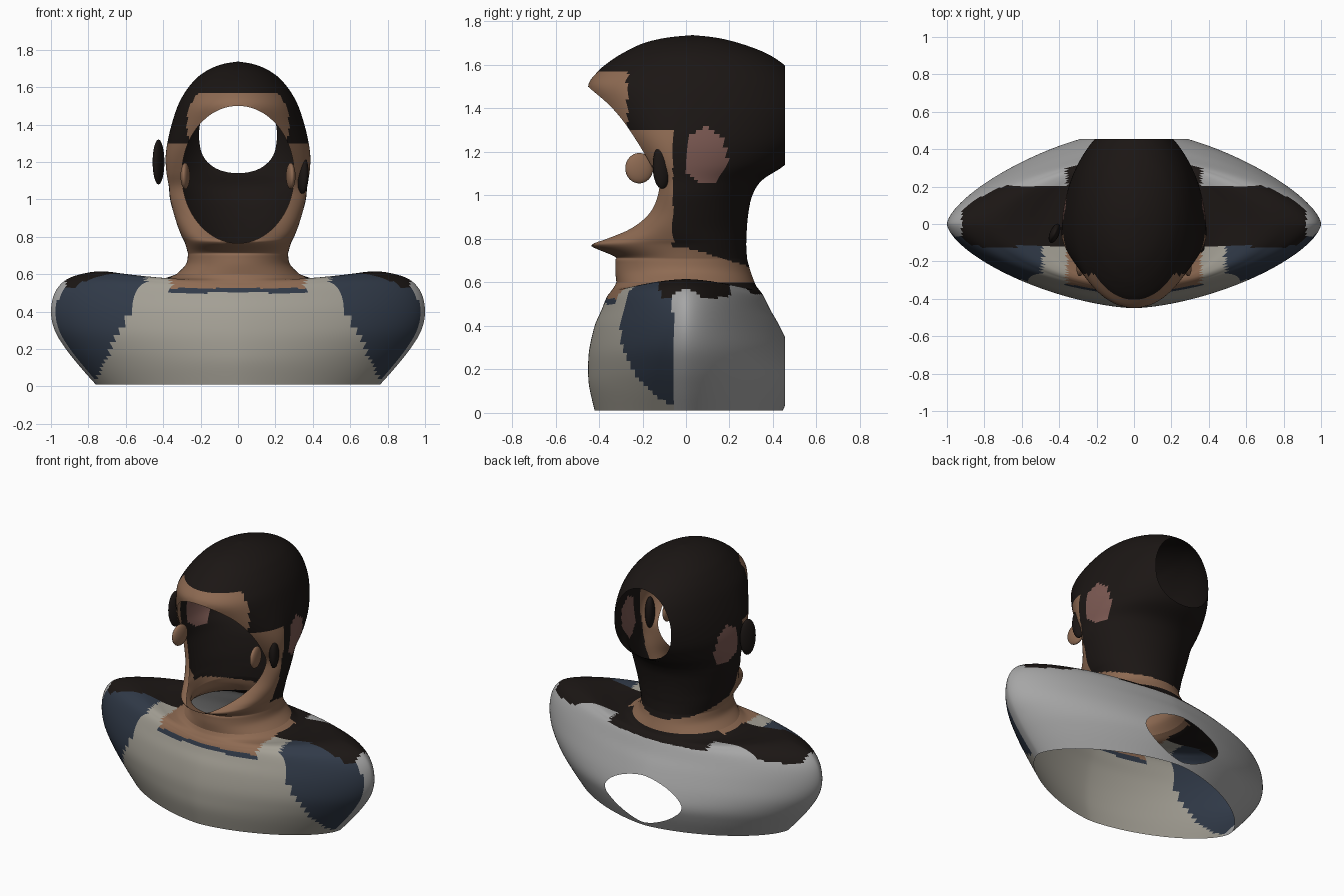
import bpy, bmesh, math
from mathutils import Vector
from mathutils.bvhtree import BVHTree

if "Cube" in bpy.data.objects:
    bpy.data.objects.remove(bpy.data.objects["Cube"])

SEG = 128
BACK = 0.455   # flat back limit that opens the holes


def mat(name, rgb):
    m = bpy.data.materials.new(name)
    m.diffuse_color = (*rgb, 1)
    m.use_nodes = True
    m.node_tree.nodes["Principled BSDF"].inputs["Base Color"].default_value = m.diffuse_color
    return m


GREY, SHIRT, NAVY, DARK, SKIN, PINK = range(6)
mats = [mat("plain_grey", (.38, .38, .38)), mat("shirt", (.37, .35, .30)),
        mat("navy", (.03, .042, .065)), mat("hair", (.011, .008, .007)),
        mat("skin", (.27, .145, .085)), mat("ear_pink", (.2, .1, .085))]


def refine(rows, k):
    """Catmull-Rom interpolation between the key sections."""
    out = []
    for i in range(len(rows) - 1):
        p0, p1, p2 = rows[max(i - 1, 0)], rows[i], rows[i + 1]
        p3 = rows[min(i + 2, len(rows) - 1)]
        for j in range(k):
            t = j / k
            out.append([.5 * (2 * b + (c - a) * t + (2 * a - 5 * b + 4 * c - d) * t * t
                              + (3 * b - a - 3 * c + d) * t ** 3)
                        for a, b, c, d in zip(p0, p1, p2, p3)])
    out.append(list(rows[-1]))
    return out


def loft(rows):
    """rows: half width, side z, centre y, front y, back y, front/back z, exponent"""
    bm = bmesh.new()
    rings = []
    for w, zs, c, f, b, zm, n in rows:
        ring = []
        for i in range(SEG):
            a = 2 * math.pi * i / SEG
            ca, sa = math.cos(a), math.sin(a)
            x = w * math.copysign(abs(ca) ** (2 / n), ca)
            s = math.copysign(abs(sa) ** (2 / n), sa)
            y = c + (s * (b - c) if s > 0 else s * (c - f))
            ring.append(bm.verts.new((x, y, zs * ca * ca + zm * sa * sa)))
        rings.append(ring)
    for r, q in zip(rings, rings[1:]):
        for i in range(SEG):
            j = (i + 1) % SEG
            bm.faces.new((r[i], r[j], q[j], q[i]))
    bmesh.ops.remove_doubles(bm, verts=bm.verts, dist=1e-5)
    return bm


def finish(bm, name, colour):
    bmesh.ops.bisect_plane(bm, geom=bm.verts[:] + bm.edges[:] + bm.faces[:],
                           plane_co=(0, BACK, 0), plane_no=(0, 1, 0), clear_outer=True)
    me = bpy.data.meshes.new(name)
    for m in mats:
        me.materials.append(m)
    for f in bm.faces:
        f.smooth = True
        f.material_index = colour(*f.calc_center_median())
    bm.to_mesh(me)
    bm.free()
    ob = bpy.data.objects.new(name, me)
    bpy.context.collection.objects.link(ob)
    return ob


# Torso: half width, side z, front y, back y, front/back z
torso = [(.76, .01, -.42, .445, .01), (.84, .10, -.445, .49, .12), (.92, .20, -.45, .505, .20),
         (.98, .30, -.445, .48, .29), (1.0, .40, -.42, .43, .40), (.98, .50, -.39, .39, .47),
         (.92, .57, -.37, .365, .52), (.82, .605, -.36, .355, .54), (.72, .615, -.35, .347, .552),
         (.60, .60, -.343, .34, .562), (.50, .582, -.337, .333, .57), (.40, .578, -.33, .325, .58),
         (.33, .60, -.32, .315, .60)]
rows = []
for i, (w, zs, f, b, zm) in enumerate(refine(torso, 5)):
    rows.append((w, zs, 0, f, b, zm, 1.6 + .4 * max(0, (i - 35) / 25)))


def torso_colour(x, y, z):
    x = abs(x)
    if x < .36 and z > .5 and y < .1:
        return SKIN if z > .525 else NAVY
    if z > .53 and -.12 < y < .2 and .3 < x < .92:
        return DARK
    if z > .545 and x < .36:
        return DARK
    if y > -.06:
        return GREY
    return NAVY if x > .78 - .5 * z else SHIRT


finish(loft(rows), "torso", torso_colour)

# Head and neck: z, half width, centre y, front y, back y
head = [(.60, .33, 0, -.32, .315), (.65, .28, 0, -.325, .297), (.70, .268, 0, -.325, .283),
        (.72, .27, 0, -.33, .28), (.77, .285, 0, -.44, .277), (.80, .30, -.02, -.40, .278),
        (.85, .32, -.04, -.30, .28), (.92, .342, -.04, -.22, .287), (1.0, .363, -.04, -.18, .305),
        (1.07, .37, -.04, -.18, .35), (1.14, .382, -.05, -.23, .455), (1.22, .387, -.05, -.29, .52),
        (1.30, .378, -.04, -.35, .55), (1.40, .355, -.02, -.41, .56), (1.5, .322, 0, -.45, .53),
        (1.57, .285, .02, -.405, .483), (1.62, .248, .03, -.345, .425), (1.66, .208, .03, -.28, .355),
        (1.70, .145, .03, -.195, .245), (1.725, .075, .03, -.09, .14), (1.737, 0, .03, .03, .03)]
bm = loft([(max(w, 0), z, c, f, b, z, 2) for z, w, c, f, b in refine(head, 5)])

# Oval face opening, its rim snapped onto the oval
CZ, RX, RZ = 1.133, .30, .367


def oval(co):
    return math.hypot(co.x / RX, (co.z - CZ) / RZ)


tree = BVHTree.FromBMesh(bm)
gone = [f for f in bm.faces if f.calc_center_median().y < 0 and oval(f.calc_center_median()) < 1]
bmesh.ops.delete(bm, geom=gone, context='FACES')
for v in bm.verts:
    if v.is_boundary and v.co.z > .62 and v.co.y < .05:
        k = 1 / oval(v.co)
        p = Vector((v.co.x * k, -2, CZ + (v.co.z - CZ) * k))
        hit = tree.ray_cast(p, Vector((0, 1, 0)))[0]
        if hit and hit.y < .1:
            v.co = hit


def head_colour(x, y, z):
    if abs(x) > .3 and (((y - .09) / .1) ** 2 + ((z - 1.18) / .13) ** 2) < 1 and y > -.01 + (1.15 - z) * .2:
        return PINK
    if z < .76 - .3 * max(y, 0):
        return SKIN
    if z > 1.3:
        return SKIN if z < 1.565 and y < -.27 else DARK
    return SKIN if y < -.06 else DARK


finish(bm, "head", head_colour)


# Ear discs and the small tabs inside the face opening
def blob(name, loc, scale, tilt, index):
    bpy.ops.mesh.primitive_uv_sphere_add(segments=24, ring_count=16, location=loc,
                                         rotation=(0, 0, tilt))
    ob = bpy.context.object
    ob.name = name
    ob.scale = scale
    ob.data.materials.append(mats[index])
    bpy.ops.object.shade_smooth()


blob("left_ear_disc", (-.425, -.05, 1.2), (.025, .055, .12), -.4, DARK)
blob("right_ear_disc", (.345, -.11, 1.135), (.03, .045, .105), .4, DARK)
for s in (-1, 1):
    blob("cheek_tab", (s * .282, -.215, 1.125), (.024, .065, .07), s * .15, SKIN)
